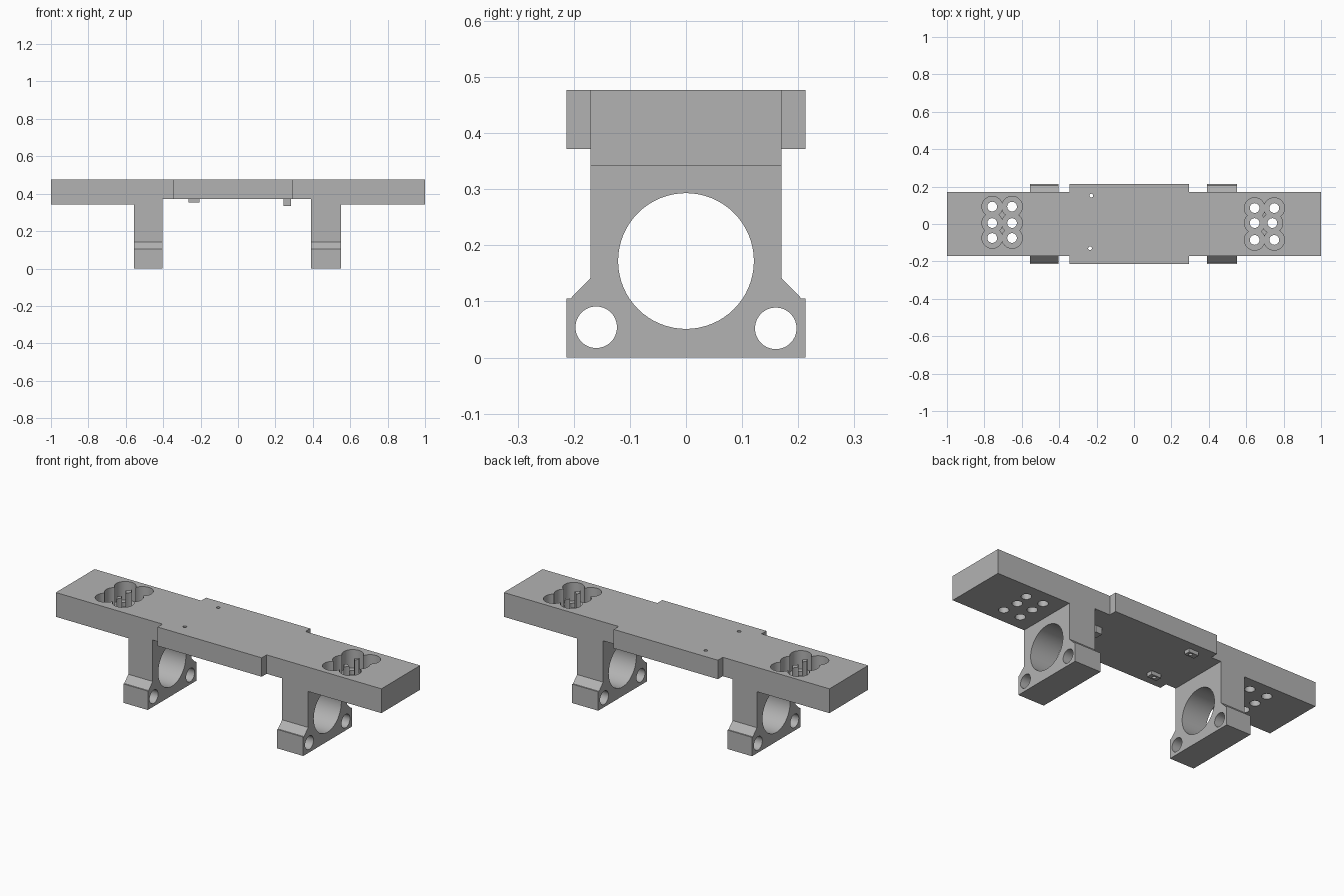
import bpy, bmesh
from mathutils import Matrix, Vector

if "Cube" in bpy.data.objects:
    bpy.data.objects.remove(bpy.data.objects["Cube"])

grey = bpy.data.materials.new("plain grey")
grey.use_nodes = True
colour = (0.45, 0.45, 0.45, 1)
grey.diffuse_color = colour
grey.node_tree.nodes["Principled BSDF"].inputs["Base Color"].default_value = colour


def finish(bm, name):
    bmesh.ops.recalc_face_normals(bm, faces=bm.faces)
    mesh = bpy.data.meshes.new(name)
    bm.to_mesh(mesh)
    bm.free()
    mesh.materials.append(grey)
    ob = bpy.data.objects.new(name, mesh)
    bpy.context.collection.objects.link(ob)
    return ob


def extrude(name, points, direction):
    bm = bmesh.new()
    face = bm.faces.new([bm.verts.new(p) for p in points])
    out = bmesh.ops.extrude_face_region(bm, geom=[face])
    moved = [v for v in out["geom"] if isinstance(v, bmesh.types.BMVert)]
    bmesh.ops.translate(bm, verts=moved, vec=Vector(direction))
    return finish(bm, name)


def box(name, x0, x1, y0, y1, z0, z1):
    base = [(x0, y0, z0), (x1, y0, z0), (x1, y1, z0), (x0, y1, z0)]
    return extrude(name, base, (0, 0, z1 - z0))


def rod(centre, radius, length, axis="Z", sides=48):
    bm = bmesh.new()
    turn = Matrix.Rotation(1.5707963, 4, "Y") if axis == "X" else Matrix()
    bmesh.ops.create_cone(bm, cap_ends=True, segments=sides, radius1=radius,
                          radius2=radius, depth=length,
                          matrix=Matrix.Translation(centre) @ turn)
    return finish(bm, "cutter")


def combine(ob, other, operation="DIFFERENCE"):
    mod = ob.modifiers.new("combine", "BOOLEAN")
    mod.operation, mod.solver, mod.object = operation, "EXACT", other
    bpy.context.view_layer.objects.active = ob
    bpy.ops.object.modifier_apply(modifier=mod.name)
    bpy.data.objects.remove(other)


TOP, DECK, PAD = 0.477, 0.372, 0.342
WIDTH, WIDE = 0.17, 0.213
LEGS = {"right_leg": (-0.555, -0.405), "left_leg": (0.39, 0.55)}
inner_l, inner_r = LEGS["right_leg"][1], LEGS["left_leg"][0]

# Beam: thinner between the legs, with a wider middle section
outline = [(-1, PAD), (inner_l, PAD), (inner_l, DECK), (inner_r, DECK),
           (inner_r, PAD), (1, PAD), (1, TOP), (-1, TOP)]
beam = extrude("beam", [(x, -WIDTH, z) for x, z in outline], (0, 2 * WIDTH, 0))
combine(beam, box("wide_middle", -0.345, 0.295, -WIDE, WIDE, DECK, TOP), "UNION")

# Six overlapping counterbored holes near each end
groups = [[(x, y) for x in (-0.758, -0.652) for y in (0.093, 0.005, -0.075)],
          [(0.645, 0.085), (0.645, 0.005), (0.645, -0.085),
           (0.75, 0.085), (0.74, 0.005), (0.75, -0.085)]]
FLOOR = 0.375
for group in groups:
    for x, y in group:
        combine(beam, rod((x, y, FLOOR + 0.1), 0.055, 0.2))
        combine(beam, rod((x, y, 0.4), 0.026, 0.4, sides=32))

# Legs with a clamp bore, two rod holes and chamfered feet
half = [(WIDE, 0), (WIDE, 0.105), (0.206, 0.105), (WIDTH, 0.142), (WIDTH, PAD)]
profile = half + [(-y, z) for y, z in reversed(half)]
for name, (x0, x1) in LEGS.items():
    leg = extrude(name, [(x0, y, z) for y, z in profile], (x1 - x0, 0, 0))
    for y, z, r in ((0, 0.172, 0.121), (-0.16, 0.054, 0.037), (0.16, 0.052, 0.037)):
        combine(leg, rod(((x0 + x1) / 2, y, z), r, 0.5, "X", 64))

# Small tabs under the middle, two of them drilled through the beam
for name, x, y in (("back_tab", -0.228, 0.152), ("front_tab", -0.235, -0.13)):
    tab = box(name, -0.265, -0.205, y - 0.018, y + 0.018, 0.352, DECK)
    for part in (tab, beam):
        combine(part, rod((x, y, 0.4), 0.01, 0.4, sides=20))
box("stop_tab", 0.243, 0.283, 0.005, 0.05, 0.335, DECK)

# Smooth bores, keep edges sharp
bpy.ops.object.select_all(action="DESELECT")
for ob in bpy.context.scene.objects:
    if ob.type == "MESH" and grey.name in ob.data.materials:
        ob.select_set(True)
        bpy.context.view_layer.objects.active = ob
bpy.ops.object.shade_smooth_by_angle(angle=0.5)
